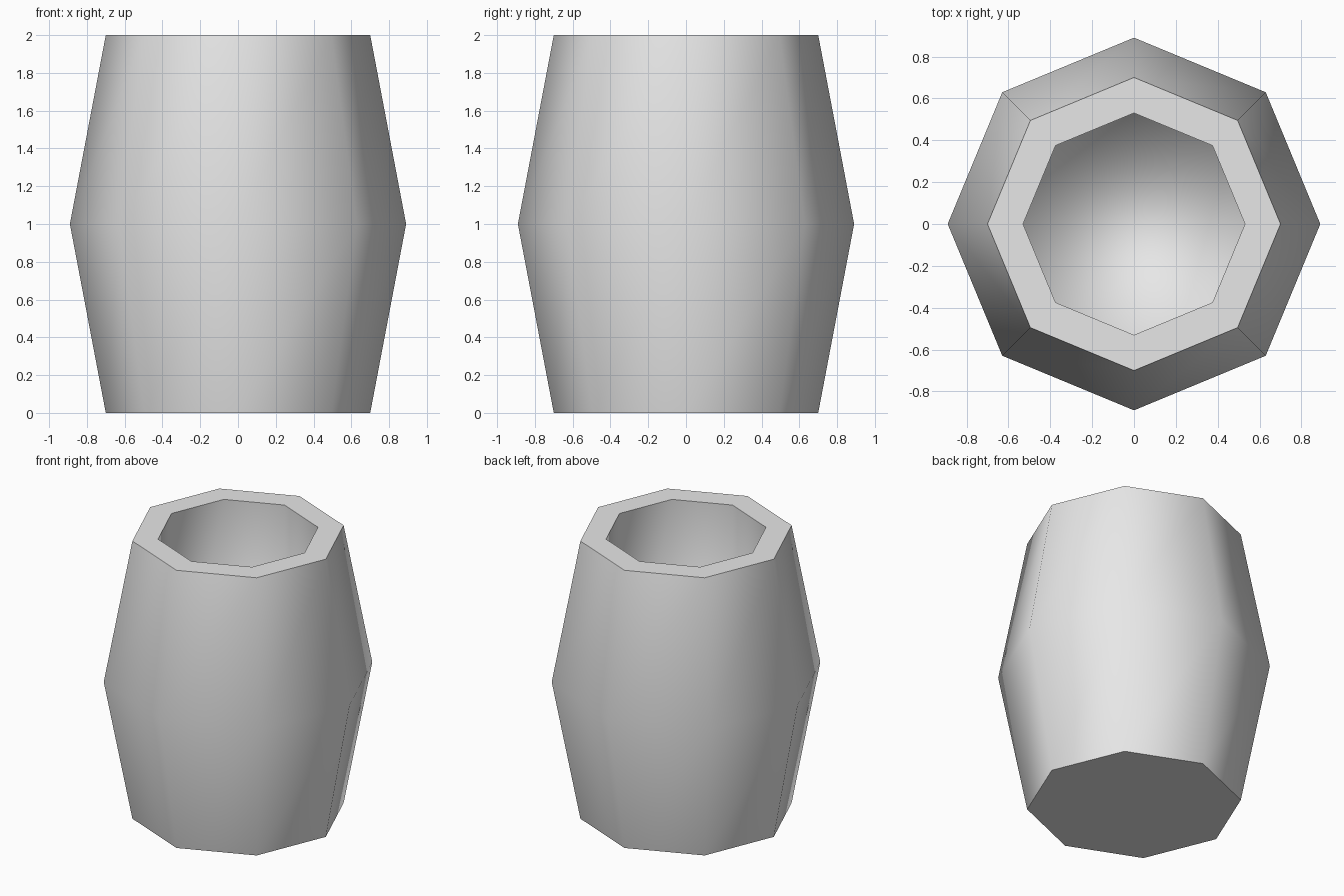
import bpy
import bmesh
from math import cos, sin, tau

cube = bpy.data.objects.get("Cube")
if cube:
    bpy.data.objects.remove(cube, do_unlink=True)

SIDES = 8
# Radius, height: up the outside, over the rim, down the inside
PROFILE = [(0.70, 0.0), (0.89, 1.0), (0.70, 2.0), (0.53, 2.0), (0.53, 0.18)]
RIM_BAND = 2

grey = bpy.data.materials.new("plain_grey")
grey.use_nodes = True
colour = (0.8, 0.8, 0.8, 1.0)
grey.diffuse_color = colour
grey.node_tree.nodes["Principled BSDF"].inputs["Base Color"].default_value = colour

bm = bmesh.new()
rings = [[bm.verts.new((r * cos(tau * i / SIDES), r * sin(tau * i / SIDES), z))
          for i in range(SIDES)] for r, z in PROFILE]

# Smooth walls with a flat rim between them
for band, (low, high) in enumerate(zip(rings, rings[1:])):
    for i in range(SIDES):
        j = (i + 1) % SIDES
        face = bm.faces.new((low[i], low[j], high[j], high[i]))
        face.smooth = band != RIM_BAND

# Flat underside, and an inner floor that blends softly into the wall
bm.faces.new(rings[0][::-1])
bm.faces.new(rings[-1]).smooth = True
bm.normal_update()

mesh = bpy.data.meshes.new("barrel_cup")
bm.to_mesh(mesh)
bm.free()
mesh.materials.append(grey)
barrel = bpy.data.objects.new("barrel_cup", mesh)
bpy.context.collection.objects.link(barrel)
